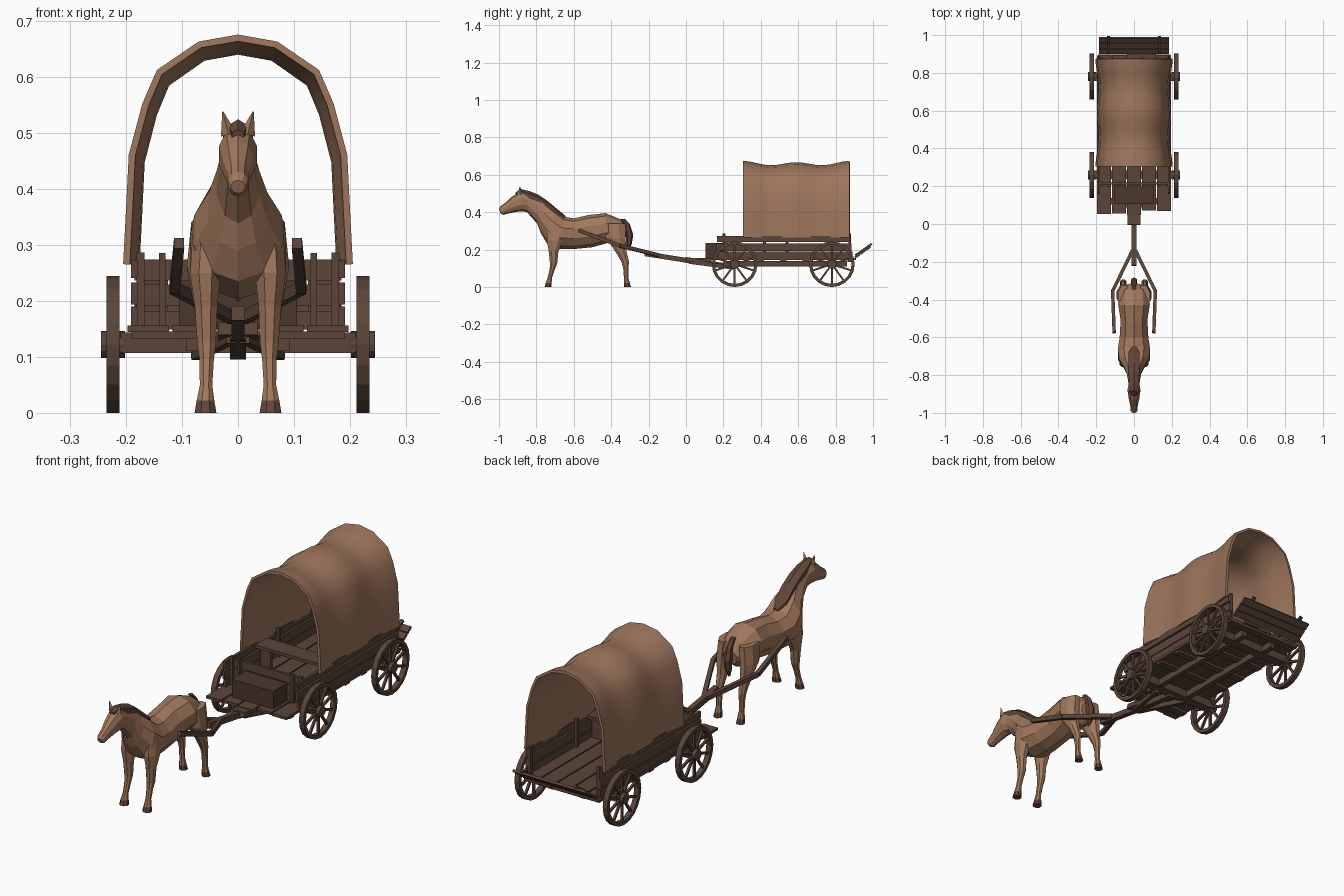
import bpy, bmesh, math, random
from mathutils import Vector, Matrix

if "Cube" in bpy.data.objects:
    bpy.data.objects.remove(bpy.data.objects["Cube"])

random.seed(4)

def mat(name, c):
    m = bpy.data.materials.new(name)
    m.diffuse_color = (*c, 1)
    m.use_nodes = True
    m.node_tree.nodes["Principled BSDF"].inputs["Base Color"].default_value = m.diffuse_color
    return m

COAT = mat("horse coat", (.36, .19, .11))
CANVAS = mat("canvas", (.335, .178, .107))
WOOD = mat("wood", (.105, .060, .041))
DARK = mat("dark wood", (.070, .038, .027))
MANE = mat("mane hair", (.120, .060, .040))

def finish(name, bm, *mats, normals=True):
    if normals:
        bmesh.ops.recalc_face_normals(bm, faces=bm.faces[:])
    me = bpy.data.meshes.new(name)
    bm.to_mesh(me)
    bm.free()
    for m in mats:
        me.materials.append(m)
    ob = bpy.data.objects.new(name, me)
    bpy.context.scene.collection.objects.link(ob)
    return ob

def add_beam(bm, a, b, w, h):
    """Box running from a to b; w across, h in the upright direction."""
    a, b = Vector(a), Vector(b)
    d = (b - a).normalized()
    side = d.cross(Vector((0, 0, 1)))
    side = side.normalized() if side.length > .01 else Vector((1, 0, 0))
    up = side.cross(d)
    M = Matrix((side * w, d * (b - a).length, up * h)).transposed().to_4x4()
    bmesh.ops.create_cube(bm, size=1, matrix=Matrix.Translation((a + b) / 2) @ M)

def beams(name, items, m=WOOD):
    bm = bmesh.new()
    for it in items:
        add_beam(bm, *it)
    return finish(name, bm, m)

def add_loft(bm, rings):
    rows = [[bm.verts.new(p) for p in r] for r in rings]
    n = len(rows[0])
    for r, s in zip(rows, rows[1:]):
        for i in range(n):
            j = (i + 1) % n
            bm.faces.new((r[i], r[j], s[j], s[i]))
    bm.faces.new(rows[0])
    bm.faces.new(rows[-1])

def upright_ring(ty, tz, by, bz, w, n=10):
    """Oval in the body, from a top point to a bottom point, half width w."""
    out = []
    for i in range(n):
        a = math.tau * i / n
        c = (1 + math.cos(a)) / 2
        out.append((w * math.sin(a), by + (ty - by) * c, bz + (tz - bz) * c))
    return out

def flat_ring(x, y, z, rx, ry, n=8):
    return [(x + rx * math.cos(math.tau * (i + .5) / n),
             y + ry * math.sin(math.tau * (i + .5) / n), z) for i in range(n)]

# ---------- horse: trunk, neck and head in one loft ----------
bm = bmesh.new()
add_loft(bm, [upright_ring(*r) for r in [
    (-.315, .315, -.325, .25, .035), (-.345, .36, -.36, .225, .074),
    (-.43, .395, -.42, .235, .088), (-.52, .385, -.50, .213, .074),
    (-.60, .367, -.60, .203, .080), (-.65, .375, -.685, .203, .090),
    (-.70, .415, -.745, .235, .082), (-.745, .448, -.777, .29, .055),
    (-.79, .482, -.795, .338, .040), (-.84, .502, -.85, .40, .030),
    (-.885, .512, -.872, .405, .036), (-.93, .484, -.908, .402, .030),
    (-.967, .450, -.95, .393, .021), (-.994, .430, -.978, .386, .019),
    (-1.0, .415, -.99, .392, .013)]])
finish("horse_body", bm, COAT)

# legs with dark hooves
FRONT = [(.055, -.685, .32, .028, .060), (.058, -.70, .25, .030, .048),
         (.057, -.708, .19, .022, .028), (.056, -.708, .125, .018, .021),
         (.056, -.715, .095, .014, .015), (.057, -.728, .05, .012, .013),
         (.058, -.734, .022, .017, .017), (.058, -.738, 0, .021, .020)]
HIND = [(.052, -.385, .34, .034, .065), (.060, -.375, .26, .034, .056),
        (.058, -.348, .19, .022, .032), (.057, -.325, .135, .016, .022),
        (.057, -.322, .10, .013, .015), (.057, -.320, .05, .012, .013),
        (.057, -.316, .022, .016, .017), (.057, -.312, 0, .019, .020)]
for name, rows in (("front_leg", FRONT), ("hind_leg", HIND)):
    for s in (1, -1):
        bm = bmesh.new()
        add_loft(bm, [flat_ring(s * x, y, z, rx, ry) for x, y, z, rx, ry in rows])
        ob = finish(name, bm, COAT, MANE)
        for f in ob.data.polygons:
            f.material_index = int(f.center.z < .02)

# ears
for s in (1, -1):
    bm = bmesh.new()
    M = Matrix.Translation((s * .022, -.888, .517)) @ Matrix.Rotation(s * .25, 4, 'Y')
    bmesh.ops.create_cone(bm, cap_ends=True, segments=4, radius1=.014, radius2=.001,
                          depth=.042, matrix=M)
    finish("ear", bm, COAT)

# mane and tail
bm = bmesh.new()
add_loft(bm, [upright_ring(*r, n=6) for r in [
    (-.912, .505, -.908, .485, .012), (-.885, .524, -.88, .48, .020),
    (-.84, .514, -.83, .455, .030), (-.79, .494, -.775, .43, .033),
    (-.74, .460, -.715, .40, .034), (-.69, .418, -.68, .37, .034),
    (-.645, .381, -.645, .36, .012)]])
finish("mane", bm, MANE)
bm = bmesh.new()
add_loft(bm, [flat_ring(0, y, z, r, r * 1.1, 6) for y, z, r in [
    (-.34, .365, .012), (-.315, .335, .014), (-.302, .28, .018),
    (-.305, .23, .014), (-.312, .20, .004)]])
finish("tail", bm, MANE)

# ---------- wheels ----------
def wheel(x, y, zc=.122, R=.122, n=20):
    bm = bmesh.new()
    prof = [(.012, R), (-.012, R), (-.012, R - .017), (.012, R - .017)]
    rows = [[bm.verts.new((x + px, y + r * math.cos(math.tau * i / n),
                           zc + r * math.sin(math.tau * i / n))) for px, r in prof]
            for i in range(n)]
    for i in range(n):
        a, b = rows[i], rows[(i + 1) % n]
        for k in range(4):
            l = (k + 1) % 4
            bm.faces.new((a[k], a[l], b[l], b[k]))
    for i in range(10):
        t = math.tau * (i + .5) / 10
        d = Vector((0, math.cos(t), math.sin(t)))
        c = Vector((x, y, zc))
        add_beam(bm, c + d * .012, c + d * (R - .01), .010, .010)
    M = Matrix.Translation((x, y, zc)) @ Matrix.Rotation(math.pi / 2, 4, 'Y')
    bmesh.ops.create_cone(bm, cap_ends=True, segments=12, radius1=.024, radius2=.024,
                          depth=.042, matrix=M)
    finish("wheel", bm, WOOD)

for y in (.26, .78):
    for s in (1, -1):
        wheel(s * .223, y)
    beams("axle", [((-.21, y, .125), (.21, y, .125), .045, .036)])

# ---------- wagon bed ----------
planks = []
for i in range(5):
    x = (i - 2) * .08
    planks.append(((x, .045 + random.uniform(0, .03), .15),
                   (x, .90 + random.uniform(-.01, .015), .15), .074, .012))
beams("floor_planks", planks)
beams("floor_bearers", [((-.19, y, .139), (.19, y, .139), .035, .012)
                        for y in (.12, .40, .52, .64, .88)]
      + [((s * .08, .2, .125), (s * .08, .86, .125), .025, .03) for s in (1, -1)])

# three boards on each side, with stakes
side = []
for s in (1, -1):
    for z, h, y0, y1 in ((.172, .035, .17, .89), (.213, .040, .16, .885),
                         (.257, .032, .165, .88)):
        side.append(((s * .185, y0, z), (s * .185, y1, z), .012, h))
    for y in (.205, .54, .875):
        side.append(((s * .174, y, .15), (s * .174, y, .286), .014, .014))
beams("side_boards", side)

# front wall, driver's foot box and inner bench
beams("front_wall", [((-.185, .215, z), (.185, .215, z), .012, h)
                     for z, h in ((.165, .033), (.21, .038), (.255, .038))]
      + [((s * .135, .203, .15), (s * .135, .203, .285), .012, .014) for s in (1, -1)])
beams("front_box", [((-.105, .155, .196), (.105, .155, .196), .10, .08)], DARK)
beams("bench", [((-.178, .42, .262), (.178, .42, .262), .085, .014)]
      + [((s * .15, .42, .15), (s * .15, .42, .26), .05, .015) for s in (1, -1)])

# half-lowered tailgate
hinge, tip = Vector((0, .905, .158)), Vector((0, .985, .215))
gate = []
for t in (.15, .5, .85):
    c = hinge.lerp(tip, t)
    d = (tip - hinge) * .16
    gate.append((c - d + Vector((0, 0, 0)), c + d, .37, .011))
for s in (1, -1):
    o = Vector((s * .135, 0, .010))
    gate.append((hinge + o, hinge.lerp(tip, 1.1) + o, .014, .012))
beams("tailgate", gate)

# ---------- draw pole and shafts ----------
beams("draw_pole", [((0, .26, .108), (0, .0, .142), .028, .026),
                    ((0, .02, .14), (0, -.22, .178), .024, .026),
                    ((0, .10, .135), (0, -.005, .15), .07, .022)])
shafts = []
for s in (1, -1):
    pts = [(s * .008, -.14, .168), (s * .113, -.355, .222), (s * .105, -.575, .303)]
    shafts += [(pts[0], pts[1], .018, .020), (pts[1], pts[2], .018, .020)]
    shafts.append(((s * .012, .02, .135), (s * .075, .25, .105), .018, .022))
beams("shafts", shafts)

# ---------- canvas cover, sagging between its hoops ----------
half = [(.199, .265), (.194, .36), (.189, .46), (.165, .55), (.140, .608),
        (.068, .657), (0, .669)]
prof = half + [(-x, z) for x, z in half[-2::-1]]
bm = bmesh.new()
rows = []
N = 16
for i in range(N + 1):
    t = i / N
    k = math.sin(math.tau * t) ** 2
    m = math.sin(math.pi * t)
    rows.append([bm.verts.new((x * (1 - .06 * k - .04 * m), .305 + .57 * t,
                               .265 + (z - .265) * (1 - .045 * k - .02 * m)))
                 for x, z in prof])
for r, s in zip(rows, rows[1:]):
    for j in range(len(prof) - 1):
        bm.faces.new((r[j], r[j + 1], s[j + 1], s[j]))
cover = finish("canvas_cover", bm, CANVAS)
cover.data.shade_smooth()
mod = cover.modifiers.new("thickness", 'SOLIDIFY')
mod.thickness = .012
mod.offset = 0
bpy.context.view_layer.objects.active = cover
cover.select_set(True)
bpy.ops.object.modifier_apply(modifier="thickness")
cover.data.set_sharp_from_angle(angle=math.radians(40))
